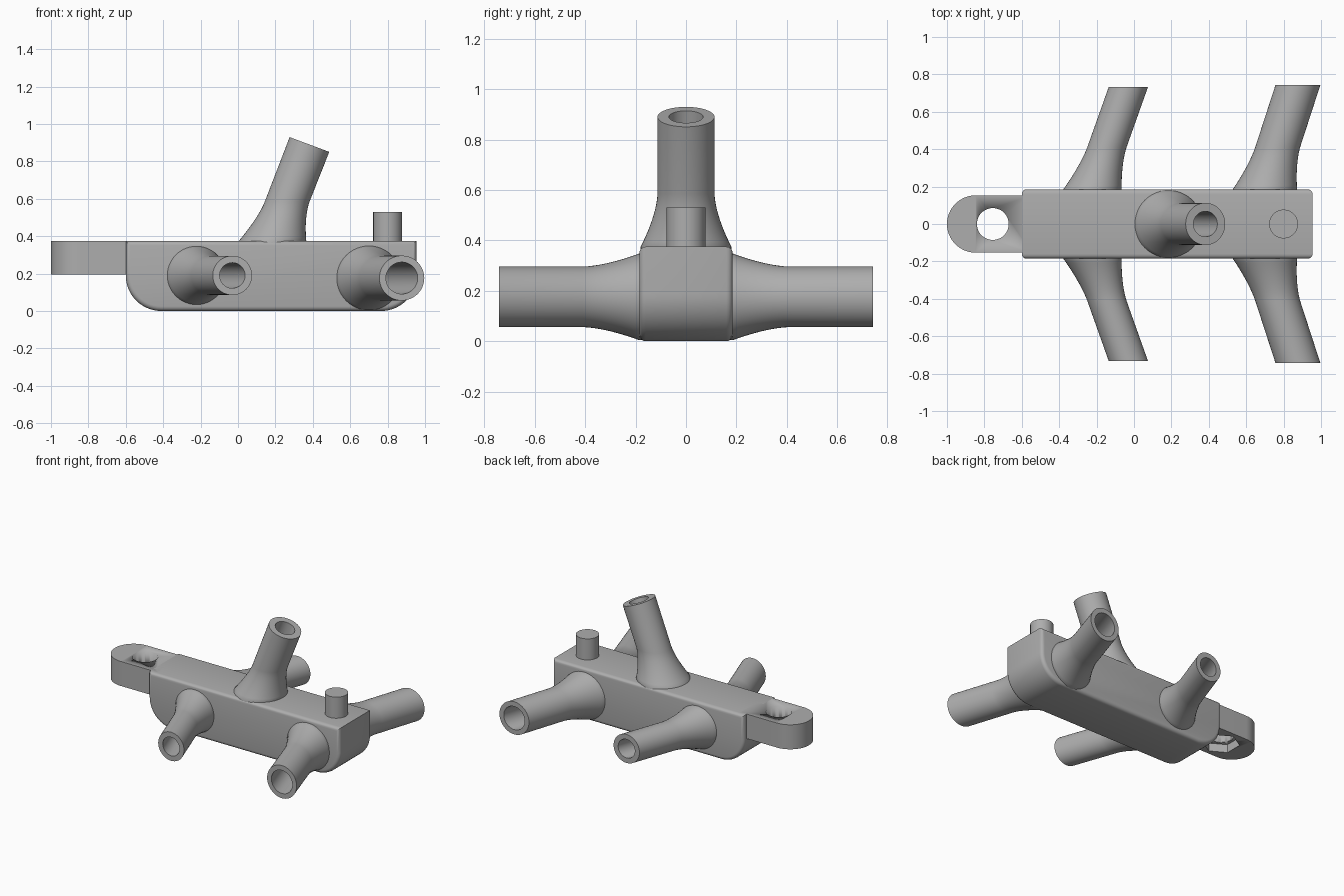
import bpy, bmesh
from math import sin, cos, pi, radians
from mathutils import Vector, Matrix

if "Cube" in bpy.data.objects:
    bpy.data.objects.remove(bpy.data.objects["Cube"])

grey = bpy.data.materials.new("plain grey")
grey.use_nodes = True
GREY = (0.42, 0.42, 0.42, 1)
grey.diffuse_color = GREY
grey.node_tree.nodes["Principled BSDF"].inputs["Base Color"].default_value = GREY

X, Y, Z = Vector((1, 0, 0)), Vector((0, 1, 0)), Vector((0, 0, 1))


def finish(bm, name, angle=30):
    bmesh.ops.recalc_face_normals(bm, faces=bm.faces)
    mesh = bpy.data.meshes.new(name)
    bm.to_mesh(mesh)
    bm.free()
    mesh.materials.append(grey)
    obj = bpy.data.objects.new(name, mesh)
    bpy.context.collection.objects.link(obj)
    bpy.ops.object.select_all(action='DESELECT')
    bpy.context.view_layer.objects.active = obj
    obj.select_set(True)
    bpy.ops.object.shade_smooth_by_angle(angle=radians(angle))
    return obj


def arc(cx, cy, r, start, end, n):
    return [(cx + r * cos(radians(start + (end - start) * i / n)),
             cy + r * sin(radians(start + (end - start) * i / n))) for i in range(n + 1)]


def extrude(bm, points, vector):
    face = bm.faces.new([bm.verts.new(p) for p in points])
    new = bmesh.ops.extrude_face_region(bm, geom=[face])["geom"]
    bmesh.ops.translate(bm, vec=vector, verts=[v for v in new if isinstance(v, bmesh.types.BMVert)])


def cylinder(name, x, r, z0, z1, sides=48):
    bm = bmesh.new()
    bmesh.ops.create_cone(bm, cap_ends=True, segments=sides, radius1=r, radius2=r, depth=z1 - z0,
                          matrix=Matrix.Translation((x, 0, (z0 + z1) / 2)))
    return finish(bm, name)


def loft(name, sections, n=48):
    """Skin a closed run of ellipses, each given as centre and two half axes."""
    bm = bmesh.new()
    rings = [[bm.verts.new(c + u * cos(2 * pi * i / n) + v * sin(2 * pi * i / n)) for i in range(n)]
             for c, u, v in sections]
    for a, b in zip(rings, rings[1:]):
        for i in range(n):
            j = (i + 1) % n
            bm.faces.new((a[i], a[j], b[j], b[i]))
    bm.faces.new(rings[0])
    bm.faces.new(rings[-1])
    return finish(bm, name)


def nozzle(name, base, neck, tip, u, v, tip_u, r_base, r, bore, stretch=1.0):
    """Flared foot, straight tube and blind bore; u and v span the foot."""
    steps = 10
    sections = [(base - (neck - base) * 0.12, u * r_base, v * r_base)]
    for i in range(steps + 1):
        t = i / steps
        rad = r + (r_base - r) * (1 - t) ** 1.6
        sections.append((base.lerp(neck, t), u * rad * (1 + (stretch - 1) * t), v * rad))
    sections.append((tip, tip_u * r, v * r))
    sections += [(tip, tip_u * bore, v * bore),
                 (neck, u * bore * stretch, v * bore),
                 (base.lerp(neck, 0.1), u * bore, v * bore)]
    return loft(name, sections)


# Main body: side profile with rounded lower corners, softened front and back rims
LEFT, RIGHT, TOP, HALF = -0.6, 0.955, 0.375, 0.185
R = 0.19
profile = [(LEFT, TOP)] + arc(LEFT + R, R, R, 180, 270, 14) + arc(RIGHT - R, R, R, 270, 360, 14) + [(RIGHT, TOP)]
bm = bmesh.new()
extrude(bm, [(x, -HALF, z) for x, z in profile], Y * 2 * HALF)
rims = [e for e in bm.edges if abs(e.verts[0].co.y - e.verts[1].co.y) < 1e-5]
bmesh.ops.bevel(bm, geom=rims, offset=0.025, segments=4, profile=0.5, affect='EDGES')
finish(bm, "body")

# Hitch lug: rounded plate with a through hole and a six-sided pocket below
LUG_R = 0.153
outline = [(-0.55, LUG_R)] + arc(-1 + LUG_R, 0, LUG_R, 90, 270, 32) + [(-0.55, -LUG_R)]
bm = bmesh.new()
extrude(bm, [(x, y, 0.195) for x, y in outline], Z * (TOP - 0.195))
lug = finish(bm, "hitch_lug")
for cutter in (cylinder("hole_cutter", -0.755, 0.085, 0.1, 0.5),
               cylinder("pocket_cutter", -0.755, 0.125, 0.1, 0.255, 6)):
    bpy.context.view_layer.objects.active = lug
    cut = lug.modifiers.new("cut", 'BOOLEAN')
    cut.operation, cut.solver, cut.object = 'DIFFERENCE', 'EXACT', cutter
    bpy.ops.object.modifier_apply(modifier=cut.name)
    bpy.data.objects.remove(cutter)

# Locating peg
cylinder("top_peg", 0.8, 0.077, 0.36, 0.53)

# Side nozzles, mirrored front to back
for place, base, neck, tip, z, length, r_base, r, bore in (
        ("right", -0.222, -0.145, -0.03, 0.19, 0.733, 0.156, 0.105, 0.068),
        ("left", 0.7, 0.768, 0.876, 0.176, 0.742, 0.172, 0.12, 0.085)):
    for side, s in (("front", -1), ("back", 1)):
        nozzle(f"{place}_{side}_nozzle", Vector((base, s * HALF, z)), Vector((neck, s * 0.41, z)),
               Vector((tip, s * length, z)), X, Z, X, r_base, r, bore)

# Tilted top nozzle with a square-cut end
tilt = radians(20.5)
nozzle("top_nozzle", Vector((0.185, 0, TOP)), Vector((0.263, 0, 0.585)), Vector((0.382, 0, 0.89)),
       X, Y, Vector((cos(tilt), 0, -sin(tilt))), 0.18, 0.113, 0.068, 1.06)
